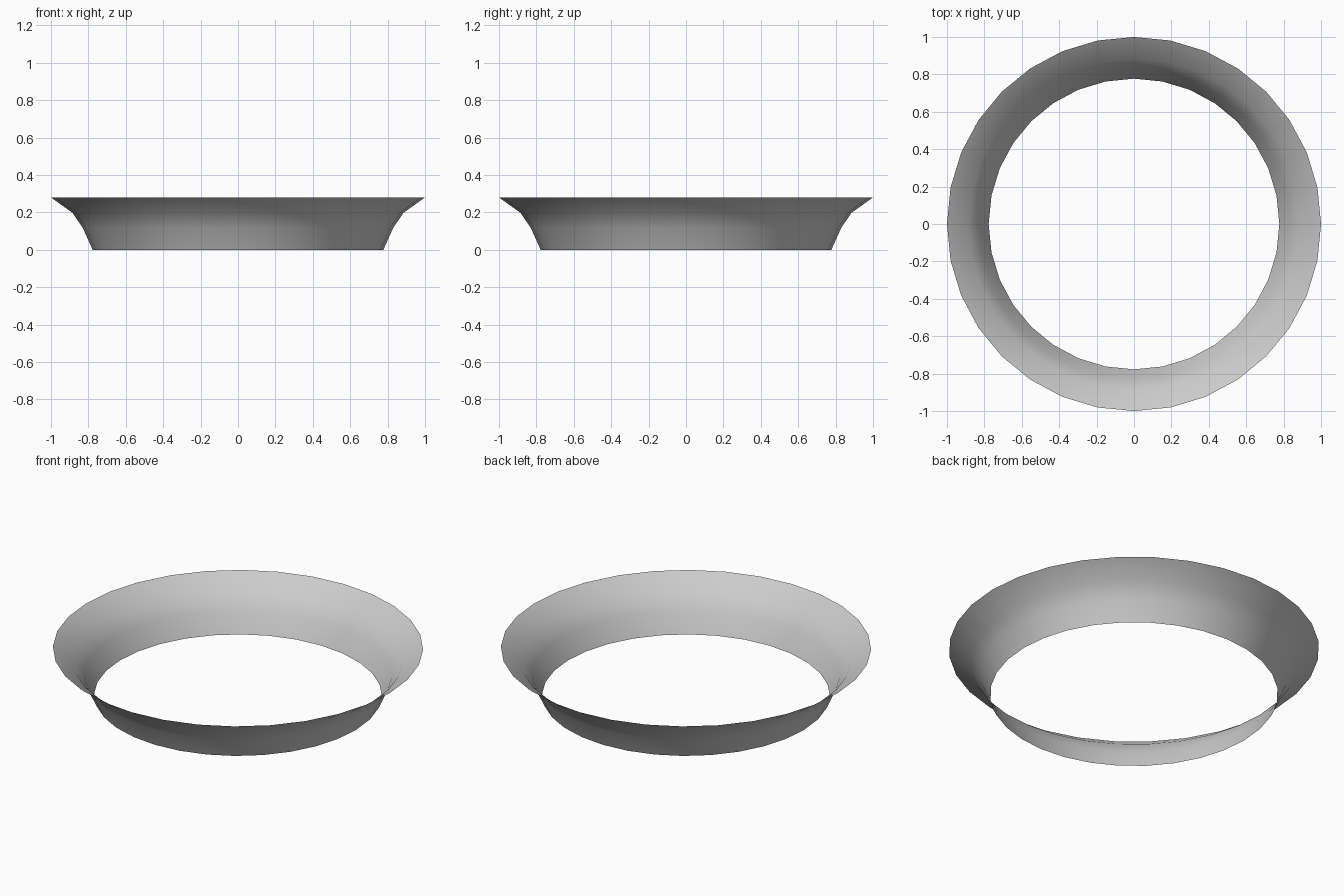
import bpy, bmesh, math

if "Cube" in bpy.data.objects:
    bpy.data.objects.remove(bpy.data.objects["Cube"])

SIDES = 32
# Flared wall profile: (radius, height), bottom to top
PROFILE = [(0.777, 0.0), (0.83, 0.117), (0.884, 0.197), (1.0, 0.28)]

# Open flared ring, a single thin sheet
bm = bmesh.new()
rings = []
for r, z in PROFILE:
    rings.append([bm.verts.new((r * math.cos(2 * math.pi * i / SIDES),
                                r * math.sin(2 * math.pi * i / SIDES), z))
                  for i in range(SIDES)])
for low, high in zip(rings, rings[1:]):
    for i in range(SIDES):
        j = (i + 1) % SIDES
        face = bm.faces.new((low[i], low[j], high[j], high[i]))
        face.smooth = True

mesh = bpy.data.meshes.new("flared_ring")
bm.to_mesh(mesh)
bm.free()
ring = bpy.data.objects.new("flared_ring", mesh)
bpy.context.collection.objects.link(ring)
